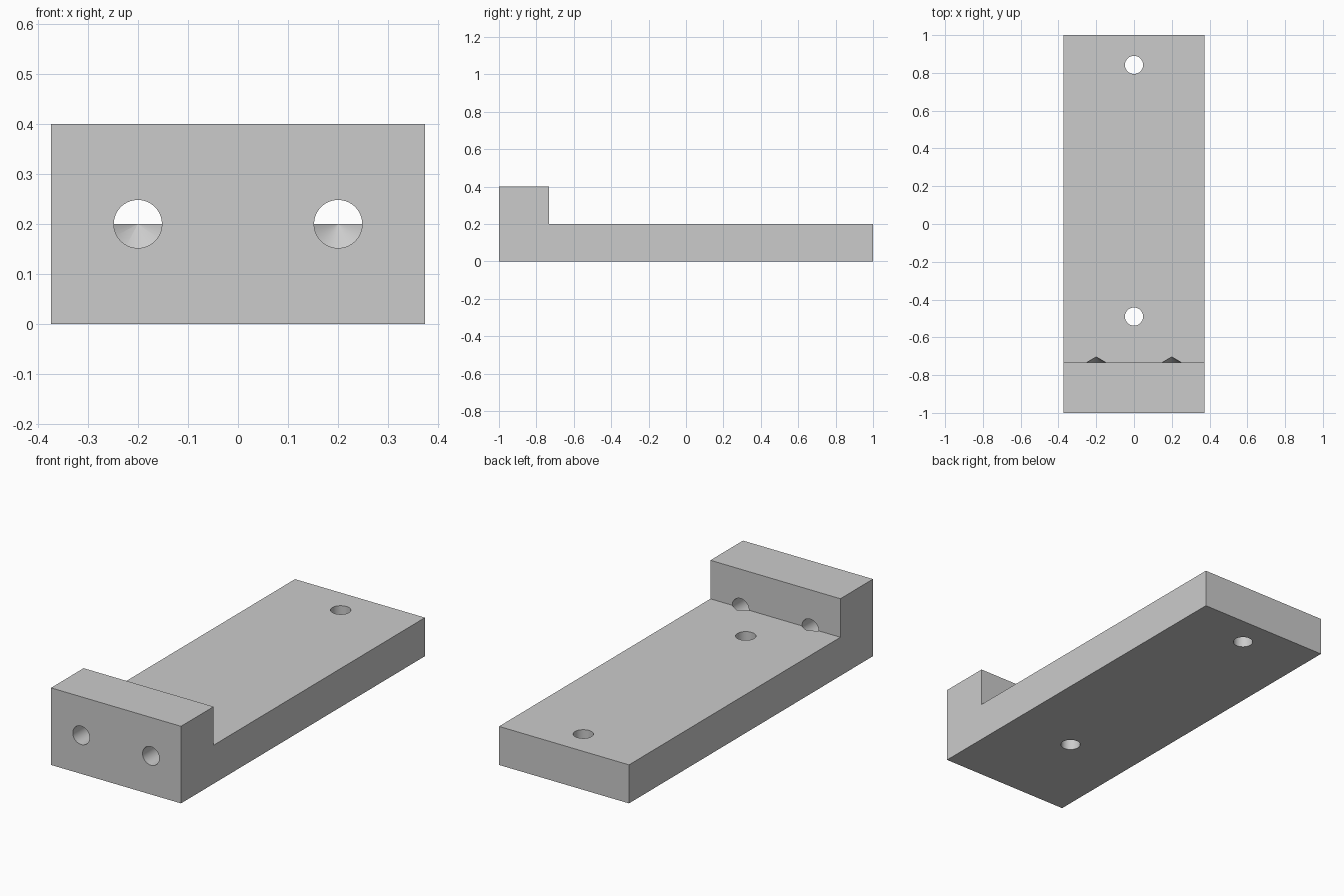
import bpy
import bmesh
import math
from mathutils import Matrix, Vector

HALF_WIDTH = 0.373
BASE_TOP, WALL_TOP = 0.2, 0.4
WALL_BACK = -0.733
HOLE_RADIUS = 0.048
SIDES = 64

if "Cube" in bpy.data.objects:
    bpy.data.objects.remove(bpy.data.objects["Cube"], do_unlink=True)

# Single plain grey finish
grey = bpy.data.materials.new("plain_grey")
grey.use_nodes = True
colour = (0.6, 0.6, 0.6, 1)
grey.diffuse_color = colour
grey.node_tree.nodes["Principled BSDF"].inputs["Base Color"].default_value = colour


def make_object(name, bm):
    bmesh.ops.recalc_face_normals(bm, faces=bm.faces)
    mesh = bpy.data.meshes.new(name)
    bm.to_mesh(mesh)
    bm.free()
    mesh.materials.append(grey)
    obj = bpy.data.objects.new(name, mesh)
    bpy.context.collection.objects.link(obj)
    return obj


def drill(name, start, direction, length, tip=0.0):
    """Round cutter along a direction, optionally with a conical drill point."""
    bm = bmesh.new()
    bmesh.ops.create_cone(bm, cap_ends=True, segments=SIDES, radius1=HOLE_RADIUS,
                          radius2=HOLE_RADIUS, depth=length,
                          matrix=Matrix.Translation((0, 0, length / 2)))
    if tip:
        end = max(bm.faces, key=lambda f: f.calc_center_median().z)
        point = bmesh.ops.poke(bm, faces=[end])["verts"][0]
        point.co.z += tip
    turn = Vector((0, 0, 1)).rotation_difference(Vector(direction)).to_matrix().to_4x4()
    bm.transform(Matrix.Translation(start) @ turn)
    cutter = make_object(name, bm)
    cutter.hide_render = True
    return cutter


# L-shaped bracket body, extruded from its side profile
profile = [(-1, 0), (1, 0), (1, BASE_TOP), (WALL_BACK, BASE_TOP),
           (WALL_BACK, WALL_TOP), (-1, WALL_TOP)]
bm = bmesh.new()
side = bm.faces.new([bm.verts.new((-HALF_WIDTH, y, z)) for y, z in profile])
extruded = bmesh.ops.extrude_face_region(bm, geom=[side], use_keep_orig=True)
moved = [v for v in extruded["geom"] if isinstance(v, bmesh.types.BMVert)]
bmesh.ops.translate(bm, verts=moved, vec=(2 * HALF_WIDTH, 0, 0))
bracket = make_object("bracket", bm)

# Two vertical through holes and two pointed horizontal holes
cutters = [drill("mounting_hole_cutter", (0, y, -0.1), (0, 0, 1), 0.5)
           for y in (-0.49, 0.842)]
START, CONE_BASE = -1.1, -0.732
cutters += [drill("front_hole_cutter", (x, START, BASE_TOP), (0, 1, 0),
                  CONE_BASE - START, HOLE_RADIUS / math.tan(math.radians(59)))
            for x in (-0.2, 0.2)]

bpy.ops.object.select_all(action="DESELECT")
bpy.context.view_layer.objects.active = bracket
bracket.select_set(True)
for cutter in cutters:
    cut = bracket.modifiers.new("drill", "BOOLEAN")
    cut.operation = "DIFFERENCE"
    cut.solver = "EXACT"
    cut.object = cutter
    bpy.ops.object.modifier_apply(modifier=cut.name)
    bpy.data.objects.remove(cutter, do_unlink=True)

bpy.ops.object.shade_smooth_by_angle(angle=math.radians(25))
